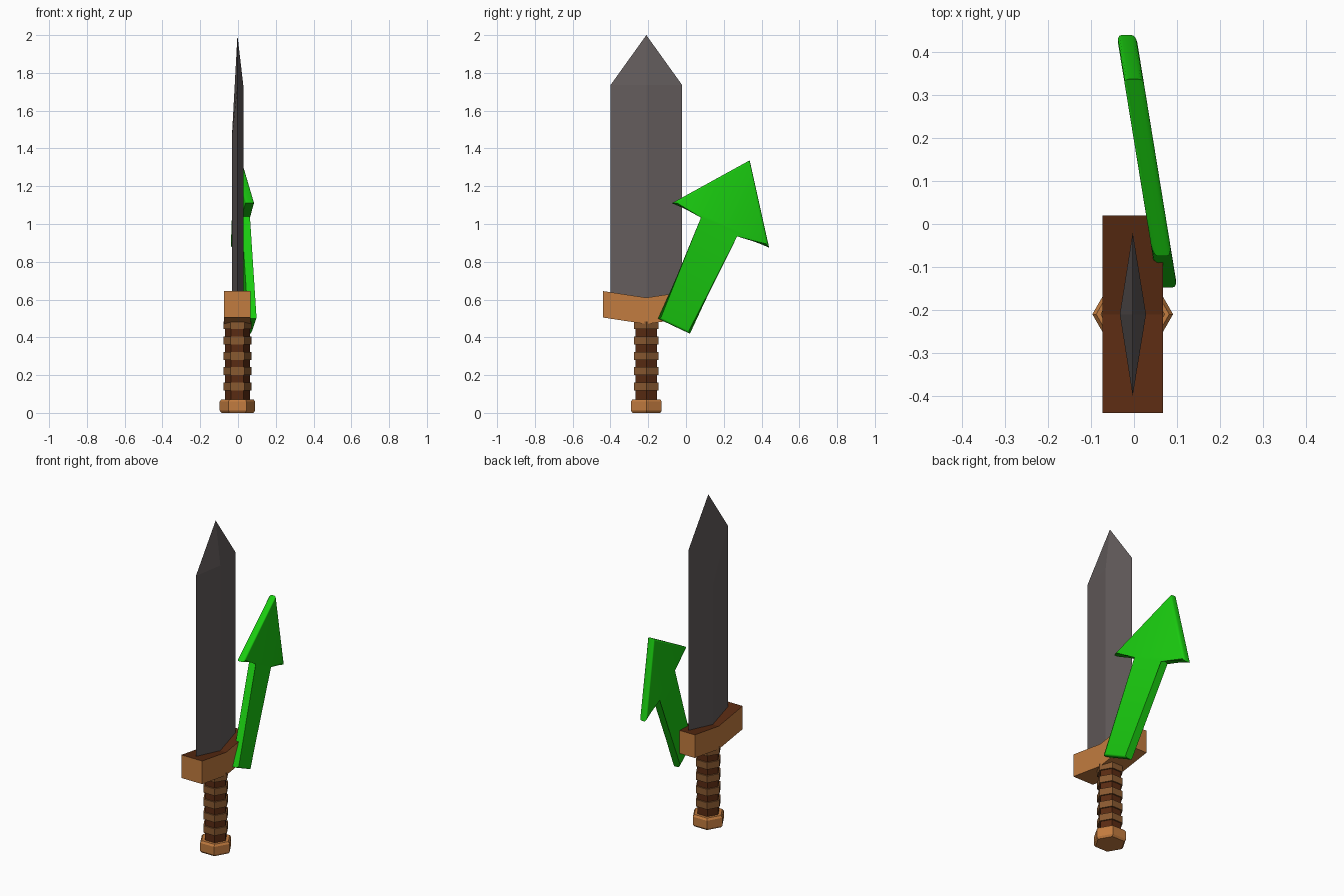
import bpy, bmesh, math

if "Cube" in bpy.data.objects:
    bpy.data.objects.remove(bpy.data.objects["Cube"])

CX, CY = -0.003, -0.21   # sword axis


def material(name, rgb):
    m = bpy.data.materials.new(name)
    m.diffuse_color = (*rgb, 1)
    m.use_nodes = True
    m.node_tree.nodes["Principled BSDF"].inputs["Base Color"].default_value = m.diffuse_color
    return m


STEEL = material("dark_steel", (0.125, 0.107, 0.107))
TAN = material("tan_wood", (0.54, 0.2, 0.05))
DARK = material("dark_leather", (0.1, 0.024, 0.006))
BROWN = material("brown_leather", (0.25, 0.1, 0.03))
GREEN = material("green", (0.01, 0.6, 0.005))


def finish(name, bm, *mats):
    bmesh.ops.recalc_face_normals(bm, faces=bm.faces)
    bm.normal_update()
    me = bpy.data.meshes.new(name)
    bm.to_mesh(me)
    bm.free()
    ob = bpy.data.objects.new(name, me)
    bpy.context.collection.objects.link(ob)
    for m in mats:
        me.materials.append(m)
    return ob


def extrude_profile(points, x_at, half):
    """Plate from a (y, z) outline; x_at(y) gives its middle plane."""
    bm = bmesh.new()
    caps = [[bm.verts.new((x_at(y) + s * half, y, z)) for y, z in points] for s in (-1, 1)]
    for c in caps:
        bm.faces.new(c)
    n = len(points)
    for i in range(n):
        j = (i + 1) % n
        bm.faces.new((caps[0][i], caps[0][j], caps[1][j], caps[1][i]))
    rims = [bm.edges.get((c[i], c[(i + 1) % n])) for c in caps for i in range(n)]
    return bm, rims


def hex_stack(name, rings, mat):
    """Six-sided turned part from (radius, z) rings, a corner facing x."""
    bm = bmesh.new()
    loops = [[bm.verts.new((CX + r * math.cos(i * math.pi / 3),
                            CY + r * math.sin(i * math.pi / 3), z)) for i in range(6)]
             for r, z in rings]
    bm.faces.new(loops[0])
    bm.faces.new(loops[-1])
    for a, b in zip(loops, loops[1:]):
        for i in range(6):
            j = (i + 1) % 6
            bm.faces.new((a[i], a[j], b[j], b[i]))
    return finish(name, bm, mat)


# Pommel, grip core and grip wraps
hex_stack("pommel", [(0.085, 0), (0.094, 0.012), (0.094, 0.06), (0.085, 0.072)], TAN)
hex_stack("grip", [(0.066, 0.05), (0.066, 0.52)], DARK)
for k in range(5):
    z = 0.14 + 0.081 * k
    hex_stack(f"grip_wrap_{k + 1}", [(0.075, z - 0.021), (0.075, z + 0.021)], BROWN)

# Chevron crossguard with dark top
guard_outline = [(-0.44, 0.505), (CY, 0.47), (0.02, 0.505),
                 (0.02, 0.645), (CY, 0.61), (-0.44, 0.645)]
bm, _ = extrude_profile(guard_outline, lambda y: CX, 0.07)
guard = finish("crossguard", bm, TAN, DARK)
for p in guard.data.polygons:
    if p.normal.z > 0.5:
        p.material_index = 1

# Blade: diamond section, ridges ending at different heights on each side
bm = bmesh.new()
near, far = (CX, CY - 0.19), (CX, CY + 0.19)
ridge_l, ridge_r = (-0.033, CY), (0.028, CY)
outline = [near, ridge_r, far, ridge_l]
low = [bm.verts.new((x, y, 0.58)) for x, y in outline]
high = [bm.verts.new((x, y, z)) for (x, y), z in zip(outline, (1.735, 1.735, 1.735, 1.45))]
tip = bm.verts.new((CX, CY, 2.0))
bm.faces.new(low)
for i in range(4):
    j = (i + 1) % 4
    if i < 2:
        bm.faces.new((low[i], low[j], high[j], high[i]))
    else:
        bm.faces.new((low[i], low[j], high[j]))
        bm.faces.new((low[i], high[j], high[i]))
    bm.faces.new((high[i], high[j], tip))
finish("blade", bm, STEEL)

# Tilted green arrow with rounded rims
arrow_outline = [(0.337, 1.337), (-0.075, 1.11), (0.095, 1.04), (-0.148, 0.499),
                 (0.021, 0.419), (0.265, 0.95), (0.44, 0.875)]
bm, rims = extrude_profile(arrow_outline, lambda y: 0.067 - 0.163 * (y + 0.08), 0.0225)
bmesh.ops.bevel(bm, geom=rims, offset=0.012, segments=3, profile=0.5, affect='EDGES')
arrow = finish("arrow", bm, GREEN)
bpy.context.view_layer.objects.active = arrow
arrow.select_set(True)
bpy.ops.object.shade_smooth_by_angle(angle=math.radians(40))
